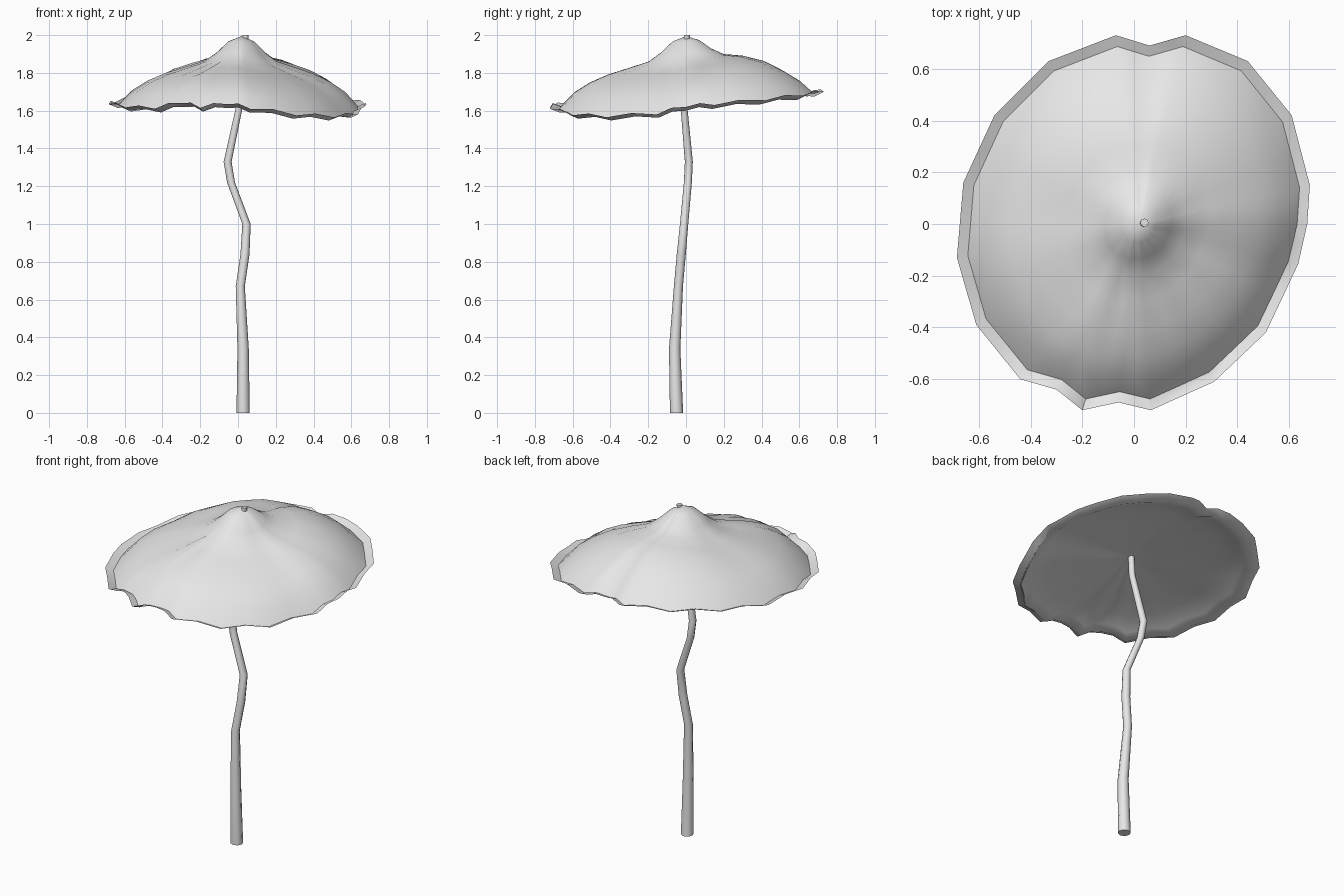
import bpy
import bmesh
import math
from mathutils import Vector

cube = bpy.data.objects.get("Cube")
if cube:
    bpy.data.objects.remove(cube, do_unlink=True)

grey = bpy.data.materials.new("plain_grey")
grey.use_nodes = True
grey.diffuse_color = (0.8, 0.8, 0.8, 1)
grey.node_tree.nodes["Principled BSDF"].inputs["Base Color"].default_value = (0.8, 0.8, 0.8, 1)


def finish(name, bm, angle):
    """Turn a bmesh into a grey, smooth-shaded object."""
    bmesh.ops.recalc_face_normals(bm, faces=bm.faces)
    mesh = bpy.data.meshes.new(name)
    bm.to_mesh(mesh)
    bm.free()
    mesh.materials.append(grey)
    obj = bpy.data.objects.new(name, mesh)
    bpy.context.collection.objects.link(obj)
    bpy.ops.object.select_all(action="DESELECT")
    obj.select_set(True)
    bpy.context.view_layer.objects.active = obj
    bpy.ops.object.shade_smooth_by_angle(angle=math.radians(angle))


def bridge(bm, lower, upper):
    """Join two closed rings of vertices with quads."""
    count = len(lower)
    for i in range(count):
        j = (i + 1) % count
        bm.faces.new((lower[i], lower[j], upper[j], upper[i]))


def fan(bm, centre, ring):
    """Close a ring with triangles around a centre point."""
    hub = bm.verts.new(centre)
    for i, vert in enumerate(ring):
        bm.faces.new((hub, vert, ring[(i + 1) % len(ring)]))


# Wavy rim of the cap
RIM = [Vector(p) for p in (
    (.68, .15, 1.63), (.61, .42, 1.655), (.44, .63, 1.68), (.2, .73, 1.7),
    (.06, .69, 1.7), (-.07, .73, 1.7), (-.33, .63, 1.69), (-.54, .42, 1.67),
    (-.66, .16, 1.64), (-.685, -.13, 1.635), (-.61, -.39, 1.615), (-.44, -.6, 1.61),
    (-.3, -.64, 1.64), (-.2, -.72, 1.615), (-.06, -.69, 1.635), (.065, -.72, 1.61),
    (.31, -.61, 1.575), (.51, -.42, 1.565), (.635, -.155, 1.58), (.67, 0, 1.62))]

# Top of the cap: fraction of the radius, fraction of the total drop, extra dip
PROFILE = ((.1, .08, 0), (.19, .25, 0), (.28, .38, 0), (.42, .47, 0),
           (.58, .57, 0), (.72, .69, 0), (.84, .84, 0), (.94, 1, .017), (1, 1, 0))

# Underside: fraction of the radius, depth below the line from rim to centre
UNDERSIDE = ((.93, .027), (.86, .01), (.7, 0), (.45, 0), (.2, 0))


def build_cap():
    apex = Vector((.02, 0, 1.995))
    hollow = Vector((.015, -.005, 1.72))
    scallops = []
    for i, point in enumerate(RIM):
        after = RIM[(i + 1) % len(RIM)]
        middle = (point + after) / 2
        middle.z += 0.015
        scallops += [point, middle]

    bm = bmesh.new()
    rings = []
    for reach, drop, dip in PROFILE:
        ring = []
        for p in scallops:
            spot = apex.lerp(p, reach)
            spot.z = apex.z + (p.z - apex.z) * drop - dip
            # The back of the cap swells upward
            spot.z += 0.045 * max(0, p.y) * math.sin(math.pi * reach) ** 4
            ring.append(bm.verts.new(spot))
        rings.append(ring)
    # Shallow underside, running back in from the rim to the stem
    for reach, depth in UNDERSIDE:
        rings.append([bm.verts.new(hollow.lerp(p, reach) - Vector((0, 0, depth)))
                      for p in scallops])

    fan(bm, apex, rings[0])
    for inner, outer in zip(rings, rings[1:]):
        bridge(bm, inner, outer)
    fan(bm, hollow, rings[-1])
    finish("mushroom_cap", bm, 50)


# Crooked stem: centre x, y, z and radius
STEM = ((.027, -.05, 0, .035), (.027, -.06, .34, .03), (.012, -.04, .67, .024),
        (.037, -.025, .84, .024), (.045, -.01, 1, .022), (-.037, .01, 1.22, .021),
        (-.055, .015, 1.33, .021), (.005, -.01, 1.61, .018), (.04, .005, 2, .016))


def build_stem(sides=8):
    bm = bmesh.new()
    rings = []
    for x, y, z, radius in STEM:
        ring = []
        for k in range(sides):
            turn = math.tau * k / sides
            ring.append(bm.verts.new((x + radius * math.cos(turn),
                                      y + radius * math.sin(turn), z)))
        rings.append(ring)
    for lower, upper in zip(rings, rings[1:]):
        bridge(bm, lower, upper)
    bm.faces.new(rings[0])
    bm.faces.new(rings[-1])
    finish("mushroom_stem", bm, 65)


build_cap()
build_stem()
